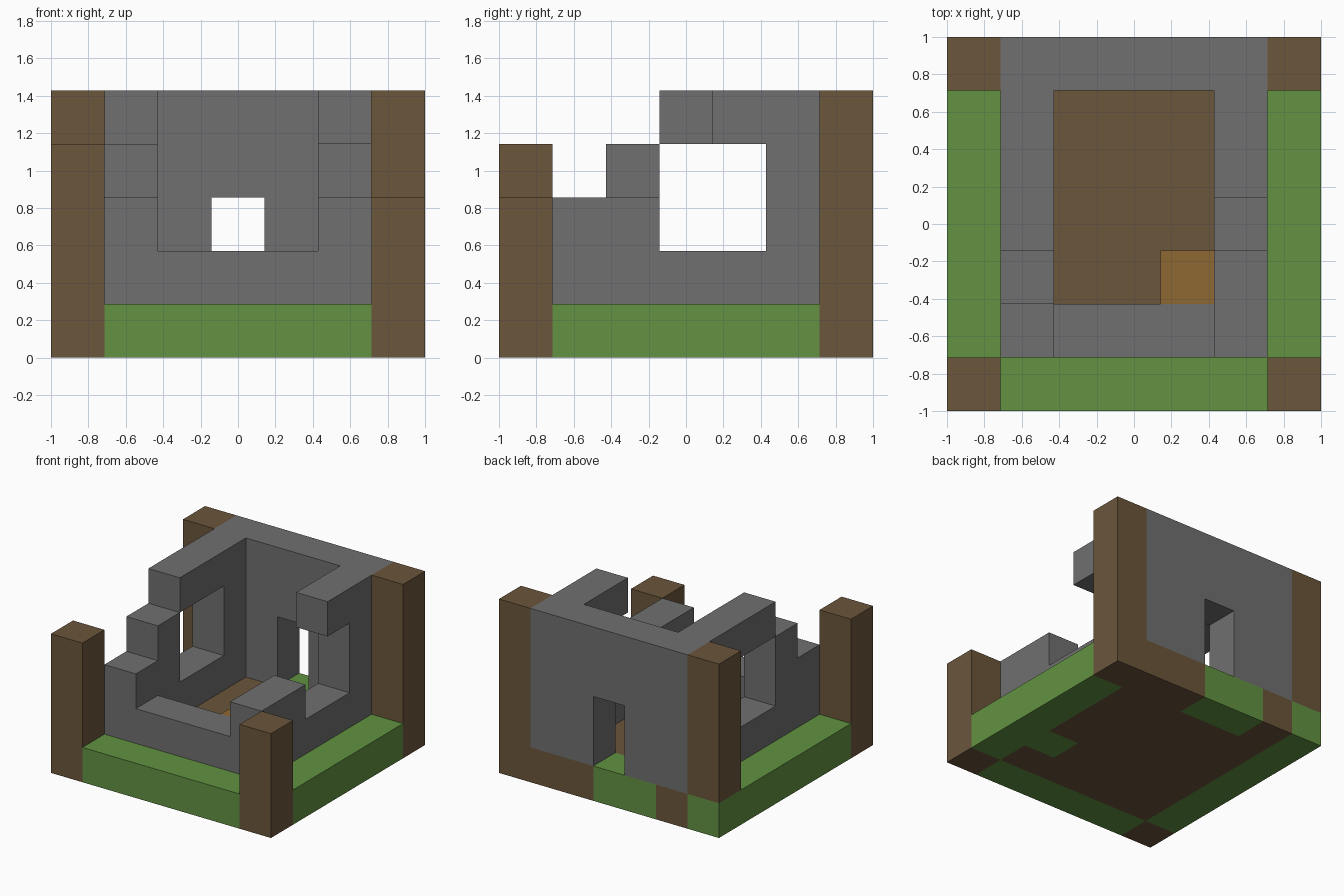
import bpy
import bmesh
import math
from mathutils import Vector

CELL = 2 / 7
ORIGIN = Vector((-1, -1, 0))

default_cube = bpy.data.objects.get("Cube")
if default_cube:
    bpy.data.objects.remove(default_cube, do_unlink=True)


def make_material(name, rgb):
    mat = bpy.data.materials.new(name)
    mat.use_nodes = True
    color = (*rgb, 1)
    mat.diffuse_color = color
    bsdf = mat.node_tree.nodes["Principled BSDF"]
    bsdf.inputs["Base Color"].default_value = color
    bsdf.inputs["Roughness"].default_value = 0.9
    return mat


GRASS = make_material("grass green", (0.122, 0.288, 0.054))
EARTH = make_material("earth brown", (0.147, 0.093, 0.044))
STONE = make_material("stone grey", (0.162, 0.162, 0.162))
WOOD = make_material("golden wood", (0.275, 0.141, 0.032))


def block(x, y, z):
    """Cells of a cuboid; each argument is a (first, last) pair."""
    spans = [range(a, b + 1) for a, b in (x, y, z)]
    return {(i, j, k) for i in spans[0] for j in spans[1] for k in spans[2]}


def one(i):
    return (i, i)


parts = {}

# Ground slab: earth with a grass border and a few grass patches
ground = block((0, 6), (0, 6), one(0))
grass = (block(one(0), (1, 6), one(0)) | block(one(6), (1, 5), one(0))
         | block((1, 5), one(0), one(0)) | block((2, 3), one(6), one(0))
         | {(5, 2, 0)})
parts["grass"] = (grass, GRASS)
parts["earth_floor"] = (ground - grass, EARTH)

# Corner posts, of uneven height at the front
for name, x, y, top in (("front_right_post", 0, 0, 3), ("front_left_post", 6, 0, 2),
                        ("back_right_post", 0, 6, 4), ("back_left_post", 6, 6, 4)):
    parts[name] = (block(one(x), one(y), (1, top)), EARTH)

# Back wall with a doorway
parts["back_wall"] = (block((1, 5), one(6), (1, 4)) - block(one(3), one(6), (1, 2)), STONE)

# Low front wall between the side walls
parts["front_wall"] = (block((2, 4), one(1), one(1)), STONE)

# Ruined side walls, each with a window gap below a broken top beam
for name, x, beam_start in (("right_wall", 1, 3), ("left_wall", 5, 4)):
    wall = (block(one(x), (1, 5), one(1)) | block(one(x), (1, 2), one(2))
            | block(one(x), one(5), (2, 4)) | block(one(x), (beam_start, 5), one(4)))
    if x == 1:
        wall |= {(x, 2, 3)}
    parts[name] = (wall, STONE)

# Wooden crate in the inner corner
parts["crate"] = ({(4, 2, 1)}, WOOD)

SOLID = set().union(*(cells for cells, mat in parts.values()))


def build(name, cells, mat):
    """Skin the exposed sides of the cells and merge flat areas."""
    bm = bmesh.new()
    for cell in cells:
        center = ORIGIN + (Vector(cell) + Vector((0.5, 0.5, 0.5))) * CELL
        for axis in range(3):
            for sign in (-1, 1):
                step = [0, 0, 0]
                step[axis] = sign
                if tuple(c + s for c, s in zip(cell, step)) in SOLID:
                    continue
                normal = Vector(step)
                u = Vector((0, 0, 0))
                u[(axis + 1) % 3] = 1
                v = normal.cross(u)
                corners = [normal + u + v, normal - u + v, normal - u - v, normal + u - v]
                bm.faces.new([bm.verts.new(center + c * CELL / 2) for c in corners])
    bmesh.ops.remove_doubles(bm, verts=bm.verts, dist=0.001)
    bmesh.ops.dissolve_limit(bm, angle_limit=math.radians(1),
                             verts=bm.verts, edges=bm.edges)
    mesh = bpy.data.meshes.new(name)
    bm.to_mesh(mesh)
    bm.free()
    mesh.materials.append(mat)
    bpy.context.scene.collection.objects.link(bpy.data.objects.new(name, mesh))


for part_name, (part_cells, part_mat) in parts.items():
    build(part_name, part_cells, part_mat)
